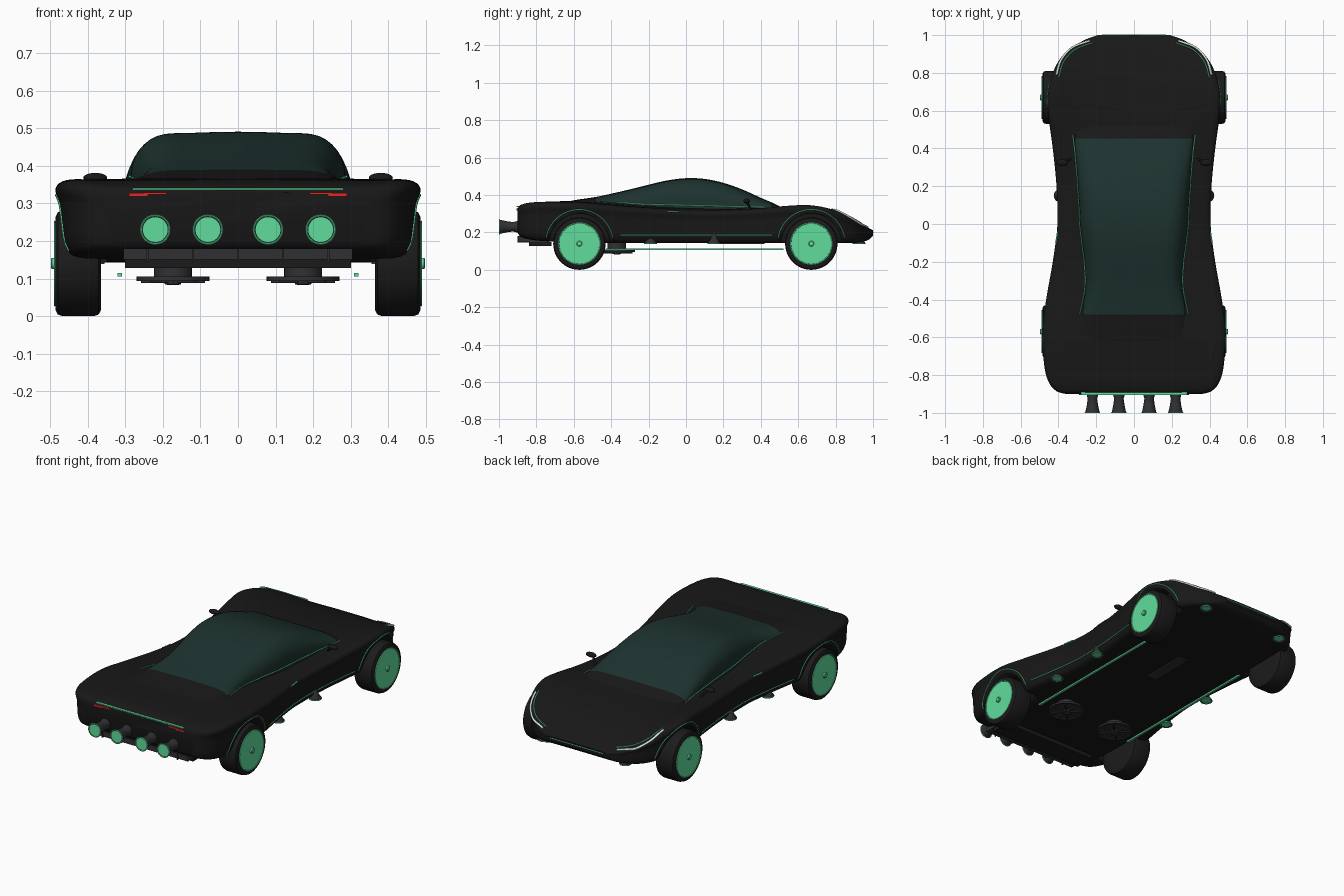
import bpy, bmesh, math
from mathutils import Vector

if "Cube" in bpy.data.objects:
    bpy.data.objects.remove(bpy.data.objects["Cube"])

def material(name, r, g, b):
    m = bpy.data.materials.new(name)
    m.diffuse_color = (r, g, b, 1)
    m.use_nodes = True
    m.node_tree.nodes["Principled BSDF"].inputs["Base Color"].default_value = m.diffuse_color
    return m

PAINT = material("black_paint", .009, .009, .009)
GLASS = material("tinted_glass", .012, .032, .028)
RUBBER = material("rubber", .011, .011, .011)
METAL = material("dark_metal", .03, .03, .034)
GREEN = material("green_glow", .12, .72, .34)
WHITE = material("headlight_white", .75, .85, .82)
RED = material("red_light", .75, .02, .02)

def finish(name, bm, mat, angle=35):
    bmesh.ops.recalc_face_normals(bm, faces=bm.faces)
    me = bpy.data.meshes.new(name)
    bm.to_mesh(me)
    bm.free()
    me.materials.append(mat)
    me.shade_smooth()
    me.set_sharp_from_angle(angle=math.radians(angle))
    ob = bpy.data.objects.new(name, me)
    bpy.context.collection.objects.link(ob)
    return ob

def spline(pts, n):
    """Catmull-Rom through tuples of any size, n steps per span."""
    out = []
    for i in range(len(pts) - 1):
        p0, p1, p2, p3 = (pts[max(0, min(len(pts) - 1, i + k))] for k in (-1, 0, 1, 2))
        for j in range(n):
            t = j / n
            out.append(tuple(.5 * (2*b + (c - a)*t + (2*a - 5*b + 4*c - d)*t*t + (3*b - a - 3*c + d)*t**3)
                             for a, b, c, d in zip(p0, p1, p2, p3)))
    return out + [tuple(pts[-1])]

def loft(name, sections, mat):
    """sections: list of (y, half outline [(x, z)...] from bottom centre to top centre)."""
    bm = bmesh.new()
    rings = []
    for y, half in sections:
        full = half + [(-x, z) for x, z in half[-2:0:-1]]
        rings.append([bm.verts.new((x, y, z)) for x, z in full])
    for a, b in zip(rings, rings[1:]):
        for i in range(len(a)):
            k = (i + 1) % len(a)
            bm.faces.new((a[i], a[k], b[k], b[i]))
    bm.faces.new(rings[0])
    bm.faces.new(rings[-1])
    return finish(name, bm, mat)

def lathe(name, profile, origin, axis, mat, n=40):
    """Spin (radius, height) points about an axis; closed ends."""
    q = Vector(axis).to_track_quat('Z', 'Y')
    bm = bmesh.new()
    rings = [[bm.verts.new(q @ Vector((r*math.cos(2*math.pi*i/n), r*math.sin(2*math.pi*i/n), h)) + Vector(origin))
              for i in range(n)] for r, h in profile]
    for a, b in zip(rings, rings[1:]):
        for i in range(n):
            bm.faces.new((a[i], a[(i+1) % n], b[(i+1) % n], b[i]))
    bm.faces.new(rings[0])
    bm.faces.new(rings[-1])
    return finish(name, bm, mat)

def ring(name, r, tube, origin, axis, mat=GREEN):
    prof = [(r + tube*math.cos(a), tube*math.sin(a)) for a in (2*math.pi*k/8 for k in range(9))]
    return lathe(name, prof, origin, axis, mat)

def box(name, lo, hi, mat):
    bm = bmesh.new()
    bmesh.ops.create_cube(bm, size=1)
    for v in bm.verts:
        v.co = [(a + b)/2 + c*(b - a) for a, b, c in zip(lo, hi, v.co)]
    return finish(name, bm, mat)

def tube(name, pts, r, mat=GREEN):
    cu = bpy.data.curves.new(name, 'CURVE')
    cu.dimensions = '3D'
    cu.bevel_depth, cu.bevel_resolution, cu.use_fill_caps = r, 1, True
    sp = cu.splines.new('POLY')
    sp.points.add(len(pts) - 1)
    for p, co in zip(sp.points, pts):
        p.co = (*co, 1)
    cu.materials.append(mat)
    ob = bpy.data.objects.new(name, cu)
    bpy.context.collection.objects.link(ob)
    return ob

# Main body shell: y, half width, underside, shoulder height, centre height
stations = [(-.90, .36, .20, .325, .33), (-.885, .41, .18, .345, .345), (-.84, .45, .165, .357, .358),
            (-.75, .475, .155, .362, .364), (-.57, .485, .147, .36, .368), (-.4, .465, .145, .345, .36),
            (-.2, .43, .145, .33, .345), (0, .405, .145, .32, .34), (.2, .41, .145, .318, .336),
            (.4, .43, .145, .328, .335), (.55, .45, .145, .342, .328), (.67, .458, .145, .345, .315),
            (.8, .43, .145, .318, .29), (.9, .37, .145, .27, .257), (.97, .27, .158, .225, .226),
            (1.0, .19, .182, .208, .211)]
secs = []
for y, w, b, s, c in spline(stations, 5):
    h = s - b
    key = [(.45*w, b), (.86*w, b), (.955*w, b + .14*h), (.975*w, b + .45*h), (.98*w, b + .7*h),
           (w, s - .1*h), (.94*w, s), (.78*w, .7*s + .3*c), (.5*w, .2*s + .8*c), (0, c)]
    secs.append((y, [(0, b)] + spline(key, 4)))
body = loft("body_shell", secs, PAINT)
bpy.context.view_layer.update()

def side(y, z, s, out=.001):
    ok, p, _, _ = body.ray_cast(Vector((1, y, z)), Vector((-1, 0, 0)))
    return (s*((p.x if ok else .4) + out), y, z)

def above(x, y, s, out=.002):
    ok, p, _, _ = body.ray_cast(Vector((x, y, 1)), Vector((0, 0, -1)))
    return (s*x, y, (p.z if ok else .25) + out)

# Glowing trim laid on the body surface
AXLES = {"rear": -.57, "front": .67}
for s in (1, -1):
    for nm, ya in AXLES.items():
        arc = [side(ya + .18*math.cos(a), .142 + .18*math.sin(a), s)
               for a in (math.radians(10 + 160*k/28) for k in range(29))]
        tube(nm + "_arch_trim", arc, .003)
    tube("side_skirt_trim", [side(-.35 + .81*k/20, .185, s) for k in range(21)], .003)
    tube("door_handle", [side(-.1 + .06*k/3, .312, s) for k in range(4)], .004)
    lamp = spline([(.41, .79), (.385, .87), (.325, .935), (.235, .97)], 5)
    tube("headlight_strip", [above(x, y, s) for x, y in lamp], .006, WHITE)
    tube("headlight_trim", [above(x - .012, y - .012, s) for x, y in lamp], .003)
tube("nose_trim", [(-.17, 1.0, .2), (.17, 1.0, .2)], .003)

# Wheel arch openings
for s in (1, -1):
    for ya in AXLES.values():
        cut = lathe("arch_cutter", [(.16, 0), (.16, .3)], (s*.35, ya, .14), (s, 0, 0), RUBBER, 48)
        cut.hide_render = True
        mod = body.modifiers.new("arch", 'BOOLEAN')
        mod.operation, mod.object, mod.solver = 'DIFFERENCE', cut, 'EXACT'
        bpy.context.view_layer.objects.active = body
        bpy.ops.object.modifier_apply(modifier=mod.name)
        bpy.data.objects.remove(cut)

# Canopy: y, base half width, roof height; only the middle is glass
roof = [(-.7, .33, .35), (-.6, .31, .372), (-.48, .286, .39), (-.33, .257, .423), (-.2, .262, .455), (-.1, .275, .478),
        (0, .286, .49), (.1, .29, .486), (.2, .297, .465), (.3, .304, .43), (.4, .313, .385), (.47, .322, .355), (.53, .325, .325)]
dense = spline(roof, 4)
secs = []
for y, w, t in dense:
    h = t - .30
    key = [(w, .30), (w, .30 + .25*h), (.95*w, .30 + .66*h), (.75*w, .30 + .94*h), (.4*w, .30 + .985*h), (0, t)]
    secs.append((y, [(0, .30)] + spline(key, 4)))
canopy = loft("canopy", secs, GLASS)
canopy.data.materials.append(PAINT)
for f in canopy.data.polygons:
    if not -.48 < f.center.y < .455:
        f.material_index = 1
for s in (1, -1):
    tube("canopy_trim", [(s*(w + .002), y, .345 - .025*y + .06*max(0, -y - .25)) for y, w, t in dense
                         if -.49 < y < .48], .003)

# Mirrors
for s in (1, -1):
    bm = bmesh.new()
    bmesh.ops.create_uvsphere(bm, u_segments=20, v_segments=12, radius=1)
    for v in bm.verts:
        v.co = (s*.38 + v.co.x*.032, .325 + v.co.y*.018, .368 + v.co.z*.013)
    finish("mirror", bm, PAINT, 60)
    tube("mirror_stalk", [(s*.37, .325, .365), (s*.335, .345, .325)], .006, PAINT)

# Wheels
tyre = [(.085, 0), (.125, 0), (.136, .006), (.14, .018), (.14, .102), (.136, .114), (.125, .12), (.113, .12), (.108, .108), (.02, .104)]
for s in (1, -1):
    ax = (s, 0, 0)
    for nm, y in AXLES.items():
        lathe(nm + "_tyre", tyre, (s*.365, y, .14), ax, RUBBER, 48)
        ring(nm + "_rim_glow", .111, .003, (s*.487, y, .14), ax)
        lathe(nm + "_hub", [(.03, .1), (.03, .116), (.015, .12)], (s*.365, y, .14), ax, METAL, 24)
        lathe(nm + "_hub_cap", [(.015, .115), (.015, .13), (.011, .133)], (s*.365, y, .14), ax, GREEN, 24)
        for k in range(10):
            a = 2*math.pi*k/10
            tube(nm + "_spoke", [(s*.476, y + r*math.cos(a), .14 + r*math.sin(a)) for r in (.025, .108)], .005, METAL)

# Rear exhaust thrusters
for x in (-.22, -.08, .08, .22):
    lathe("exhaust", [(.034, -.02), (.033, .01), (.025, .04), (.03, .075), (.038, .112), (.033, .112),
                      (.024, .075), (.01, .07)], (x, -.885, .23), (0, -1, 0), METAL)
    ring("exhaust_glow", .038, .003, (x, -.997, .23), (0, -1, 0))

# Rear lights, light bar and diffuser
box("rear_light_bar", (-.28, -.905, .335), (.28, -.885, .341), GREEN)
for s in (1, -1):
    for nm, x0, x1, z0, z1 in (("inner", .19, .25, .323, .329), ("outer", .24, .29, .318, .327)):
        box("tail_light_" + nm, (min(s*x0, s*x1), -.905, z0), (max(s*x0, s*x1), -.88, z1), RED)
box("diffuser", (-.305, -.895, .15), (.305, -.73, .18), METAL)
box("diffuser_lip", (-.30, -.84, .128), (.30, -.72, .15), RUBBER)
for k in range(-2, 3):
    box("diffuser_fin", (k*.12 - .003, -.9, .145), (k*.12 + .003, -.74, .18), METAL)

# Small hover nozzles along the sills and under the nose
for s in (1, -1):
    for x, y, z in ((.39, .15, .14), (.39, -.19, .14), (.26, .925, .14)):
        lathe("hover_nozzle", [(.012, .055), (.016, .03), (.033, .004), (.033, 0), (.026, 0), (.014, .02)],
              (s*x, y, z), (0, 0, 1), METAL, 24)
        ring("nozzle_glow", .032, .003, (s*x, y, z + .001), (0, 0, 1))

# Lift fans, underglow strips and belly vent
for s in (1, -1):
    c = (s*.173, -.37)
    lathe("lift_fan", [(.05, .15), (.05, .105), (.097, .105), (.097, .094), (.085, .094), (.083, .099), (.02, .099)],
          (*c, 0), (0, 0, 1), METAL)
    lathe("lift_fan_hub", [(.022, .10), (.022, .085), (.015, .083)], (*c, 0), (0, 0, 1), METAL, 24)
    for k in range(8):
        a = math.pi*k/4
        tube("lift_fan_blade", [(c[0] + r*math.cos(a), c[1] + r*math.sin(a), .092) for r in (.02, .085)], .005, METAL)
    box("underglow_strip", (s*.315 - .006, -.43, .106), (s*.315 + .006, .52, .115), GREEN)
box("belly_vent", (-.03, .15, .138), (.03, .42, .147), METAL)
